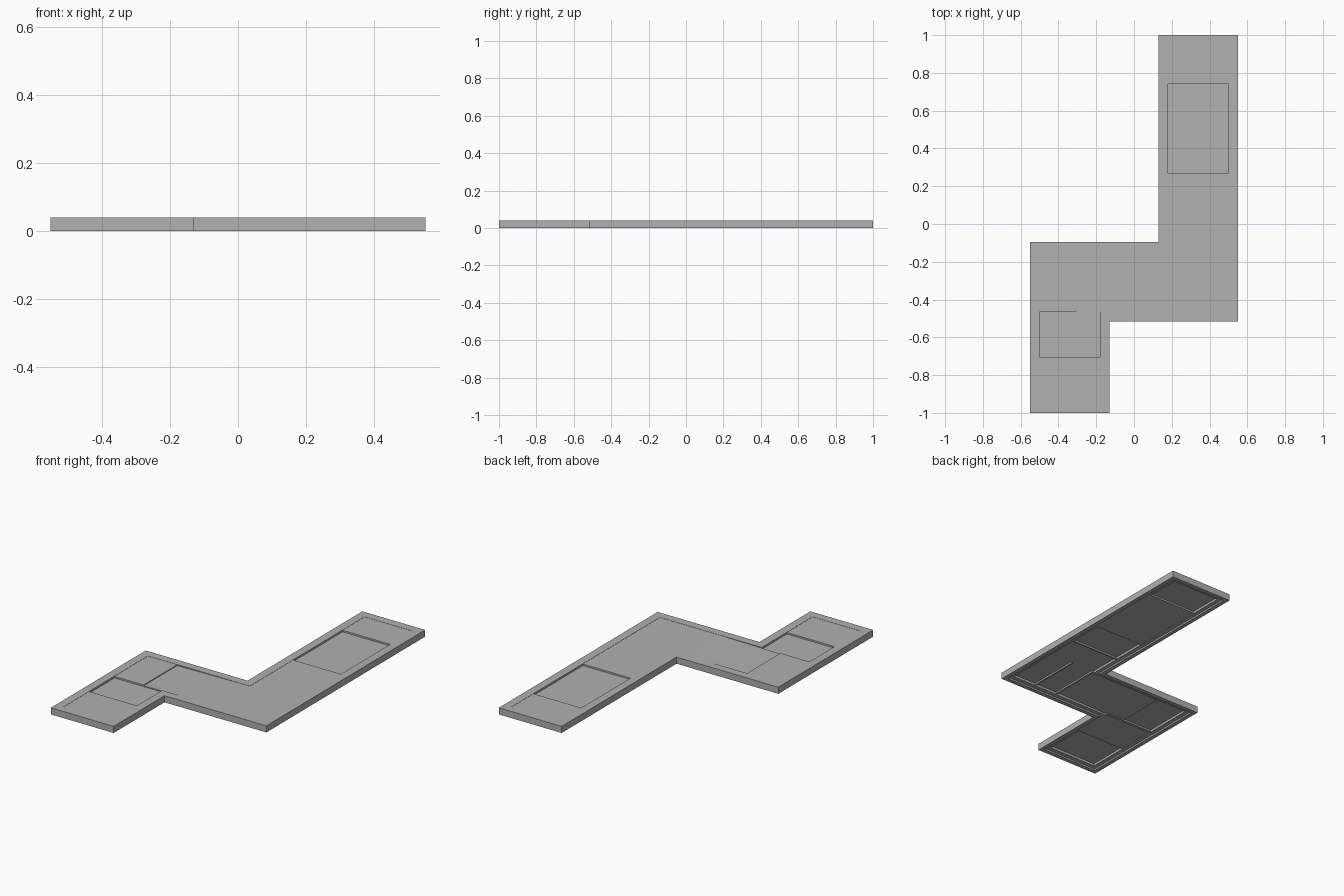
import bpy, bmesh

if "Cube" in bpy.data.objects:
    bpy.data.objects.remove(bpy.data.objects["Cube"])

# one mid-grey for everything
grey = bpy.data.materials.new("mid_grey")
grey.diffuse_color = (.44, .44, .44, 1)
grey.use_nodes = True
grey.node_tree.nodes["Principled BSDF"].inputs["Base Color"].default_value = grey.diffuse_color


def inset(d):
    # Z-shaped outline pulled inward by d
    return [(-.55 + d, -1 + d), (-.13 - d, -1 + d), (-.13 - d, -.515 + d), (.55 - d, -.515 + d),
            (.55 - d, 1 - d), (.13 + d, 1 - d), (.13 + d, -.095 - d), (-.55 + d, -.095 - d)]


def finish(name, bm):
    bmesh.ops.recalc_face_normals(bm, faces=bm.faces)
    me = bpy.data.meshes.new(name)
    bm.to_mesh(me)
    bm.free()
    me.materials.append(grey)
    ob = bpy.data.objects.new(name, me)
    bpy.context.collection.objects.link(ob)
    return ob


def ring(name, d0, d1, z0, z1):
    # closed rectangular-section band following the outline
    bm = bmesh.new()
    loops = [[bm.verts.new((x, y, z)) for x, y in inset(d)]
             for d, z in ((d0, z0), (d0, z1), (d1, z1), (d1, z0))]
    for k in range(4):
        a, b = loops[k], loops[(k + 1) % 4]
        for i in range(8):
            j = (i + 1) % 8
            bm.faces.new((a[i], a[j], b[j], b[i]))
    return finish(name, bm)


def slab(name, x0, x1, y0, y1, z0, z1, drop=0):
    # box; drop lowers the -x end to make a ramp
    bm = bmesh.new()
    bmesh.ops.create_cube(bm, size=1)
    for v in bm.verts:
        right = v.co.x > 0
        v.co = (x1 if right else x0, y1 if v.co.y > 0 else y0,
                (z1 if v.co.z > 0 else z0) - (0 if right else drop))
    return finish(name, bm)


# border: outer wall down to the ground, stepped up underneath
ring("outer_wall", 0, .025, 0, .04)
ring("inner_ledge", .025, .05, .01, .04)

# floors just below the border
TOP, UNDER = .0388, .024
slab("lower_floor", -.5, -.18, -.95, -.705, UNDER, TOP)
slab("corner_floor", -.5, -.305, -.465, -.145, UNDER, TOP)
slab("turn_floor", .105, .5, -.465, -.145, UNDER, TOP)
slab("upper_floor", .18, .5, -.145, .27, UNDER, TOP)
slab("end_floor", .18, .5, .74, .95, UNDER, TOP)

# sunken panels
slab("lower_sunken_panel", -.5, -.18, -.705, -.465, .014, .029)
slab("upper_sunken_panel", .18, .5, .27, .74, .014, .029)

# middle ramp, lowest beside the corner floor
slab("middle_ramp", -.305, .105, -.465, -.145, UNDER, TOP, drop=.005)

# low ribs under the floors
for i, (x0, x1, y0, y1) in enumerate([(.18, .5, .05, .06), (.335, .345, -.465, -.145),
                                      (.18, .19, -.465, -.145), (-.5, -.18, -.46, -.45)]):
    slab(f"under_rib_{i + 1}", x0, x1, y0, y1, .014, .03)
